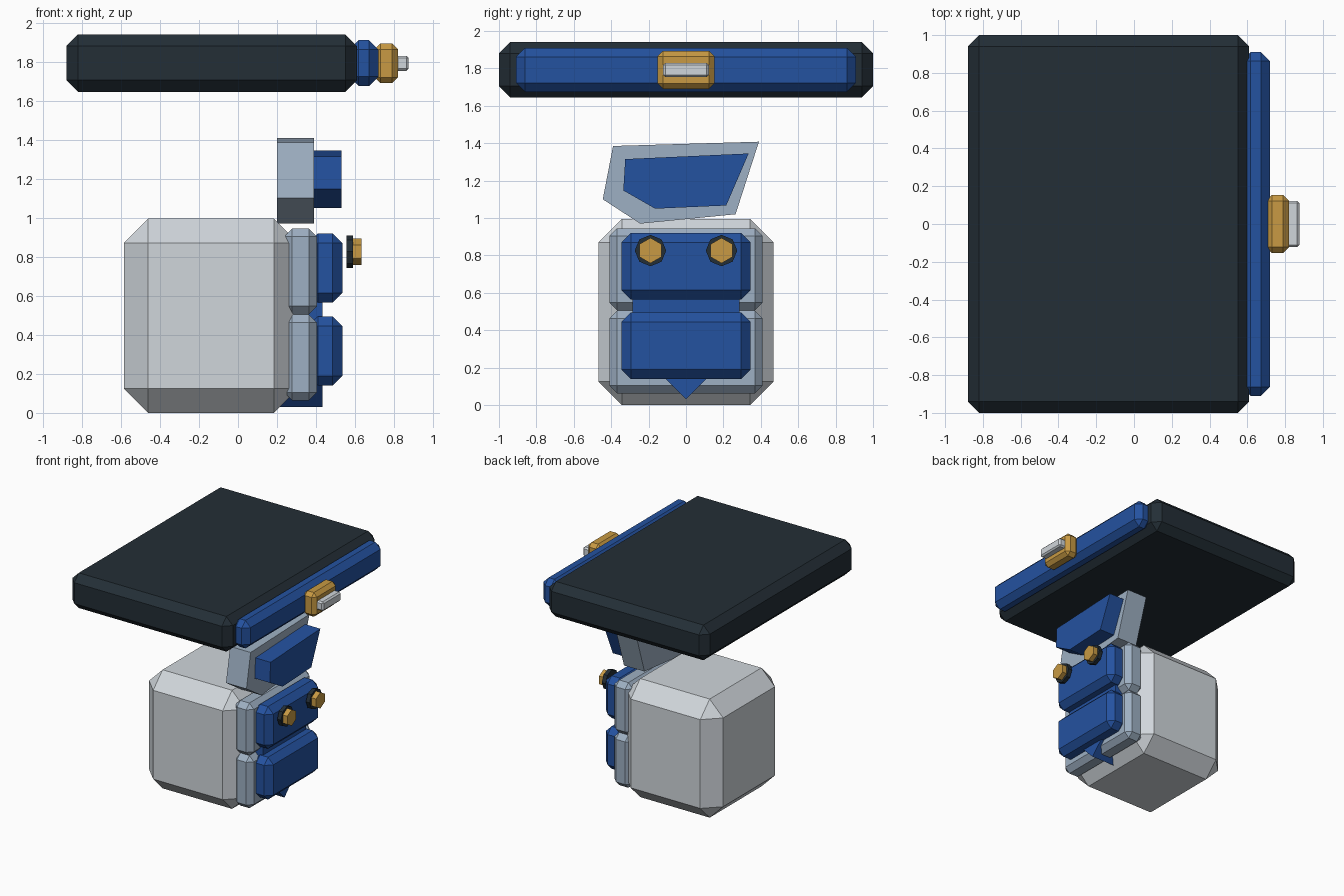
import bpy, bmesh, math

if "Cube" in bpy.data.objects:
    bpy.data.objects.remove(bpy.data.objects["Cube"])


def srgb(r, g, b):
    def lin(c):
        c /= 255
        return c / 12.92 if c < 0.04045 else ((c + 0.055) / 1.055) ** 2.4
    return (lin(r), lin(g), lin(b), 1)


def material(name, rgb):
    m = bpy.data.materials.new(name)
    m.diffuse_color = srgb(*rgb)
    m.use_nodes = True
    m.node_tree.nodes["Principled BSDF"].inputs["Base Color"].default_value = m.diffuse_color
    return m


DARK = material("charcoal", (35, 46, 54))
BLUE = material("royal blue", (36, 82, 160))
GOLD = material("brass", (200, 154, 67))
GREY = material("light grey", (208, 214, 219))
STEEL = material("blue grey", (158, 176, 195))


def finish(bm, name, mat):
    bmesh.ops.recalc_face_normals(bm, faces=bm.faces[:])
    me = bpy.data.meshes.new(name)
    bm.to_mesh(me)
    bm.free()
    me.materials.append(mat)
    ob = bpy.data.objects.new(name, me)
    bpy.context.collection.objects.link(ob)
    return ob


def block(name, x, y, z, bevel, mat):
    """Box from (min, max) ranges with chamfered edges."""
    bm = bmesh.new()
    bmesh.ops.create_cube(bm, size=1)
    for v in bm.verts:
        v.co = [(r[0] + r[1]) / 2 + c * (r[1] - r[0]) for r, c in zip((x, y, z), v.co)]
    bmesh.ops.bevel(bm, geom=bm.edges[:], offset=bevel, segments=1,
                    affect='EDGES', profile=0.5)
    return finish(bm, name, mat)


def prism(name, profile, x0, x1, mat):
    """Extrude a (y, z) outline along x."""
    bm = bmesh.new()
    face = bm.faces.new([bm.verts.new((x0, y, z)) for y, z in profile])
    ext = bmesh.ops.extrude_face_region(bm, geom=[face])
    for v in ext["geom"]:
        if isinstance(v, bmesh.types.BMVert):
            v.co.x = x1
    return finish(bm, name, mat)


def ngon(n, r, cy, cz):
    return [(cy + r * math.sin(i * math.tau / n), cz + r * math.cos(i * math.tau / n))
            for i in range(n)]


# Floating top slab with its edge strip and clasp
block("top_slab", (-0.88, 0.61), (-1, 1), (1.645, 1.94), 0.06, DARK)
block("slab_edge_strip", (0.57, 0.72), (-0.91, 0.91), (1.675, 1.91), 0.048, BLUE)
block("clasp", (0.70, 0.82), (-0.153, 0.153), (1.69, 1.893), 0.03, GOLD)
block("clasp_tongue", (0.78, 0.875), (-0.122, 0.122), (1.753, 1.83), 0.012, GREY)

# Main body
block("body", (-0.585, 0.31), (-0.468, 0.468), (0, 0.995), 0.125, GREY)

# Two stacked plates, each with a raised pad
for label, pz, bz in (("upper", (0.505, 0.945), (0.565, 0.92)),
                      ("lower", (0.063, 0.505), (0.14, 0.495))):
    block(label + "_plate", (0.236, 0.405), (-0.41, 0.41), pz, 0.042, STEEL)
    block(label + "_pad", (0.36, 0.535), (-0.345, 0.345), bz, 0.05, BLUE)

# Pointed shield core behind the pads
prism("shield_core", [(-0.287, 0.75), (0.287, 0.75), (0.287, 0.32), (0, 0.03),
                      (-0.287, 0.32)], 0.205, 0.432, BLUE)

# Slanted crest and its inlay
prism("crest", [(-0.39, 1.385), (0.39, 1.408), (0.265, 1.02), (-0.245, 0.97),
                (-0.445, 1.10)], 0.20, 0.39, STEEL)
prism("crest_inlay", [(-0.325, 1.315), (0.335, 1.345), (0.215, 1.067),
                      (-0.165, 1.05), (-0.335, 1.147)], 0.37, 0.53, BLUE)

# Pair of bolts with octagonal washers
for side, y in (("left", -0.19), ("right", 0.19)):
    prism(side + "_washer", ngon(8, 0.084, y, 0.826), 0.556, 0.59, DARK)
    prism(side + "_bolt", ngon(6, 0.068, y, 0.826), 0.575, 0.632, GOLD)
